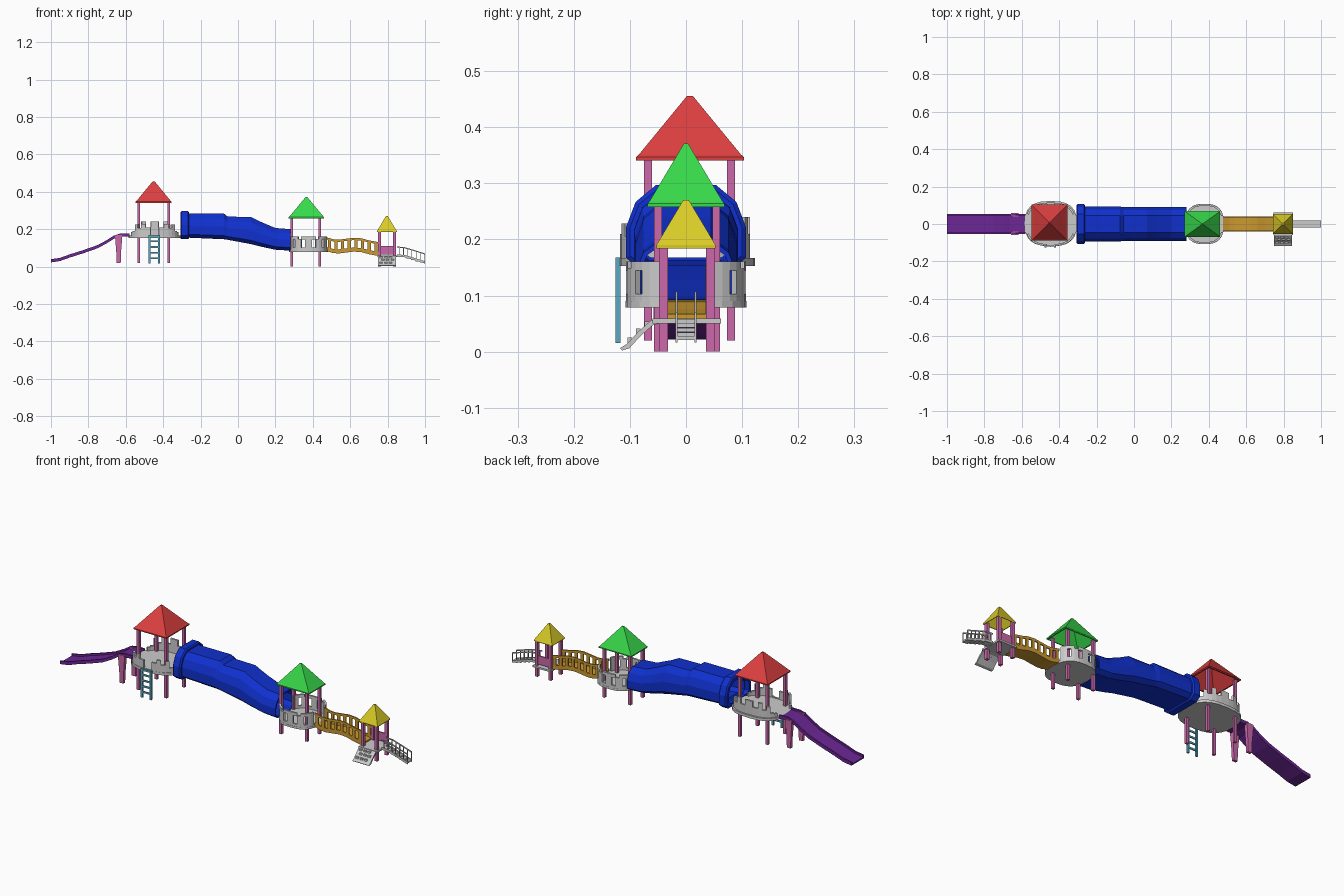
import bpy, bmesh
from math import sin, cos, radians, copysign

if "Cube" in bpy.data.objects:
    bpy.data.objects.remove(bpy.data.objects["Cube"])

COLORS = dict(red=(.72, .05, .05), green=(.04, .7, .07), yellow=(.7, .6, .02),
              blue=(.005, .03, .62), purple=(.15, .02, .3), pink=(.6, .14, .4),
              orange=(.6, .32, .03), teal=(.1, .4, .55))
MATS = {}
for key, rgb in COLORS.items():
    MATS[key] = bpy.data.materials.new(key + "_plastic")
    MATS[key].diffuse_color = (*rgb, 1)


def finish(name, bm, mat):
    bmesh.ops.recalc_face_normals(bm, faces=bm.faces)
    me = bpy.data.meshes.new(name)
    bm.to_mesh(me)
    bm.free()
    if mat:
        me.materials.append(MATS[mat])
    ob = bpy.data.objects.new(name, me)
    bpy.context.collection.objects.link(ob)
    return ob


def add_loft(bm, rings, loop=False):
    vs = [[bm.verts.new(p) for p in r] for r in rings]
    n = len(vs[0])
    pairs = list(zip(vs, vs[1:])) + ([(vs[-1], vs[0])] if loop else [])
    for a, b in pairs:
        for i in range(n):
            j = (i + 1) % n
            bm.faces.new((a[i], a[j], b[j], b[i]))
    if not loop:
        bm.faces.new(vs[0])
        bm.faces.new(vs[-1])


def lofts(name, items, mat=None, loop=False):
    bm = bmesh.new()
    for rings in items:
        add_loft(bm, rings, loop)
    return finish(name, bm, mat)


def square(cx, cy, hx, hy, z):
    return [(cx - hx, cy - hy, z), (cx + hx, cy - hy, z), (cx + hx, cy + hy, z), (cx - hx, cy + hy, z)]


def box(x0, x1, y0, y1, z0, z1):
    return [square((x0 + x1) / 2, (y0 + y1) / 2, (x1 - x0) / 2, (y1 - y0) / 2, z) for z in (z0, z1)]


def ribbon(path, y0, y1, lo, hi):
    """Strip that follows (x, z) points."""
    return [[(x, y0, z + lo), (x, y1, z + lo), (x, y1, z + hi), (x, y0, z + hi)] for x, z in path]


def at(path, x):
    for (xa, za), (xb, zb) in zip(path, path[1:]):
        if x <= xb:
            return za + (zb - za) * (x - xa) / (xb - xa)
    return path[-1][1]


def oval(cx, cy, rx, ry, deg):
    c, s = cos(radians(deg)), sin(radians(deg))
    return cx + rx * copysign(abs(c) ** .75, c), cy + ry * copysign(abs(s) ** .75, s)


def deck(name, cx, cy, rx, ry, z0, z1):
    lofts(name, [[[(*oval(cx, cy, rx, ry, a), z) for a in range(0, 360, 15)] for z in (z0, z1)]])


def arc_wall(name, cx, cy, rx, ry, a0, a1, segments, t=.01):
    """Curved wall; each segment lists the height spans it fills."""
    step, items = (a1 - a0) / len(segments), []
    for i, spans in enumerate(segments):
        a, b = a0 + i * step, a0 + (i + 1) * step
        plan = [oval(cx, cy, rx, ry, a), oval(cx, cy, rx, ry, b),
                oval(cx, cy, rx - t, ry - t, b), oval(cx, cy, rx - t, ry - t, a)]
        items += [[[(*p, z) for p in plan] for z in span] for span in spans]
    lofts(name, items)


def roof(name, cx, cy, h, z0, z1, mat):
    rim = .006
    lofts(name, [[square(cx, cy, k, k, z) for k, z in (
        (.003, z1 - .012), (h * .93, z0), (h, z0), (h, z0 + rim), (h * .95, z0 + rim + .004), (.005, z1))]], mat)


def posts(name, xs, ys, z0, z1, r):
    lofts(name, [box(x - r, x + r, y - r, y + r, z0, z1) for x in xs for y in ys], "pink")


# Tall tower: roof, posts, oval deck, battlement walls
roof("red_roof", -.451, .007, .096, .341, .456, "red")
posts("red_tower_posts", (-.53, -.37), (-.068, .08), .02, .345, .007)
deck("red_tower_deck", -.445, .002, .14, .121, .153, .167)


def crenels(tops):
    return [[(.165, t)] for t in tops]


arc_wall("red_tower_back_wall", -.445, .002, .135, .112, 22, 158,
         crenels((.185, .19, .225, .205, .24, .21, .24, .21, .24, .205, .225, .19, .185)))
arc_wall("red_tower_front_wall", -.445, .002, .135, .12, 202, 338,
         crenels((.185, .19, .225, .205, .228, .21, .17, .21, .228, .205, .225, .19, .185)))

# Ladder
rails = [box(x - .005, x + .005, -.126, -.117, .015, .168) for x in (-.473, -.422)]
rungs = [box(-.47, -.425, -.124, -.119, z, z + .009) for z in (.04, .07, .1, .13, .156)]
lofts("ladder", rails + rungs, "teal")

# Wavy slide with raised sides and tapered legs
slide = [(-1, .022), (-.95, .03), (-.9, .048), (-.83, .07), (-.75, .098), (-.7, .125),
         (-.665, .148), (-.63, .16), (-.58, .16)]
lofts("slide", [ribbon(slide, -.045, .045, 0, .007)] +
      [ribbon(slide, s * .045, s * .053, 0, .017) for s in (-1, 1)], "purple")
lofts("slide_legs", [[square(-.638, y, .011, .007, .02), square(-.638, y, .013, .008, .08),
                      square(-.638, y, .02, .01, .168)] for y in (-.05, .05)], "pink")

# Tunnel: hollow faceted tube, plus entry collar
HALF = [(.75, 0), (1, .14), (1, .5), (.84, .8), (.5, 1)]
ARCH = HALF + [(-y, z) for y, z in reversed(HALF)]


def arch(x, w, z0, z1):
    return [(x, y * w, z0 + z * (z1 - z0)) for y, z in ARCH]


def tube(name, sections, t):
    outer = [arch(x, w, a, b) for x, w, a, b in sections]
    inner = [arch(x, w - t, a + t, b - t) for x, w, a, b in reversed(sections)]
    lofts(name, [outer + inner], "blue", loop=True)


tube("tunnel", [(-.28, .093, .155, .283), (-.075, .093, .146, .283), (-.055, .09, .143, .267),
                (.07, .09, .12, .265), (.12, .09, .107, .24), (.2, .09, .09, .206), (.28, .09, .085, .2)], .008)
tube("tunnel_collar", [(-.308, .1, .152, .29), (-.302, .107, .146, .297), (-.268, .107, .146, .297),
                       (-.262, .1, .152, .29)], .016)

# Middle tower: roof, posts, deck, windowed walls
roof("green_roof", .366, 0, .095, .258, .371, "green")
bpy.data.objects["green_roof"].scale.y = .72
posts("green_tower_posts", (.287, .437), (-.05, .054), 0, .262, .007)
deck("green_tower_deck", .377, 0, .104, .108, .079, .09)
solid, low = [(.088, .161)], [(.088, .148)]
window = [(.088, .103), (.145, .161)]
pattern = [solid, solid, window, solid, low, window, solid, window, low, solid, window, solid, solid]
for side, a0 in (("back", 20), ("front", 200)):
    arc_wall("green_tower_" + side + "_wall", .377, 0, .103, .107, a0, a0 + 140, pattern)

# Wavy bridge with slotted sides
bridge = [(.475, .082), (.51, .072), (.54, .07), (.58, .075), (.62, .08), (.66, .077), (.7, .066), (.75, .057)]
parts = [ribbon(bridge, -.04, .04, 0, .01)]
for y in (-.041, .035):
    parts += [ribbon(bridge, y, y + .006, 0, .022), ribbon(bridge, y, y + .006, .062, .074)]
    for i in range(8):
        x = .48 + i * .0355
        parts.append(ribbon([(x, at(bridge, x)), (x + .017, at(bridge, x + .017))], y, y + .006, .01, .07))
lofts("bridge", parts, "orange")

# Small tower: roof, posts, deck, back panel
roof("yellow_roof", .796, 0, .053, .184, .27, "yellow")
posts("yellow_tower_posts", (.757, .836), (-.04, .044), 0, .19, .008)
lofts("yellow_tower_deck", [box(.745, .85, -.06, .062, .05, .059)])
lofts("yellow_tower_panel", [box(.757, .836, .04, .047, .065, .11)], "pink")

# Climbing ramp with grips
slope = [(-.05, .058), (-.062, .056), (-.085, .036), (-.105, .014), (-.118, .006)]
ramp = [[(.748, y, z), (.845, y, z), (.845, y + .004, z - .008), (.748, y + .004, z - .008)] for y, z in slope]
ramp = [[(x, y, max(z, .002)) for x, y, z in r] for r in ramp]
grips = [box(x - .008, x + .008, y - .004, y + .004, z - .008, z + .005)
         for row, (y, z) in enumerate(((-.07, .049), (-.085, .036), (-.1, .02)))
         for x in (.765 + .01 * (row % 2), .79 + .01 * (row % 2), .815 + .01 * (row % 2))]
lofts("climbing_ramp", [ramp] + grips)

# Stairs with slotted railings
stair = [(.85, .053), (.89, .05), (.95, .032), (1, .016)]
steps = [box(x, x + .028, -.017, .017, at(stair, x + .014), at(stair, x + .014) + .007)
         for x in (.85, .875, .9, .925, .95, .972)]
rails = []
for y in (-.019, .015):
    rails += [ribbon(stair, y, y + .004, 0, .012), ribbon(stair, y, y + .004, .048, .054)]
    for i in range(7):
        x = .86 + i * .0227
        rails.append(ribbon([(x, at(stair, x)), (x + .0035, at(stair, x + .0035))], y, y + .004, .005, .05))
lofts("stairs", steps)
lofts("stair_railings", rails)

for m in bpy.data.materials:
    if m.users and not m.is_grease_pencil:
        m.use_nodes = True
        m.node_tree.nodes["Principled BSDF"].inputs["Base Color"].default_value = m.diffuse_color
